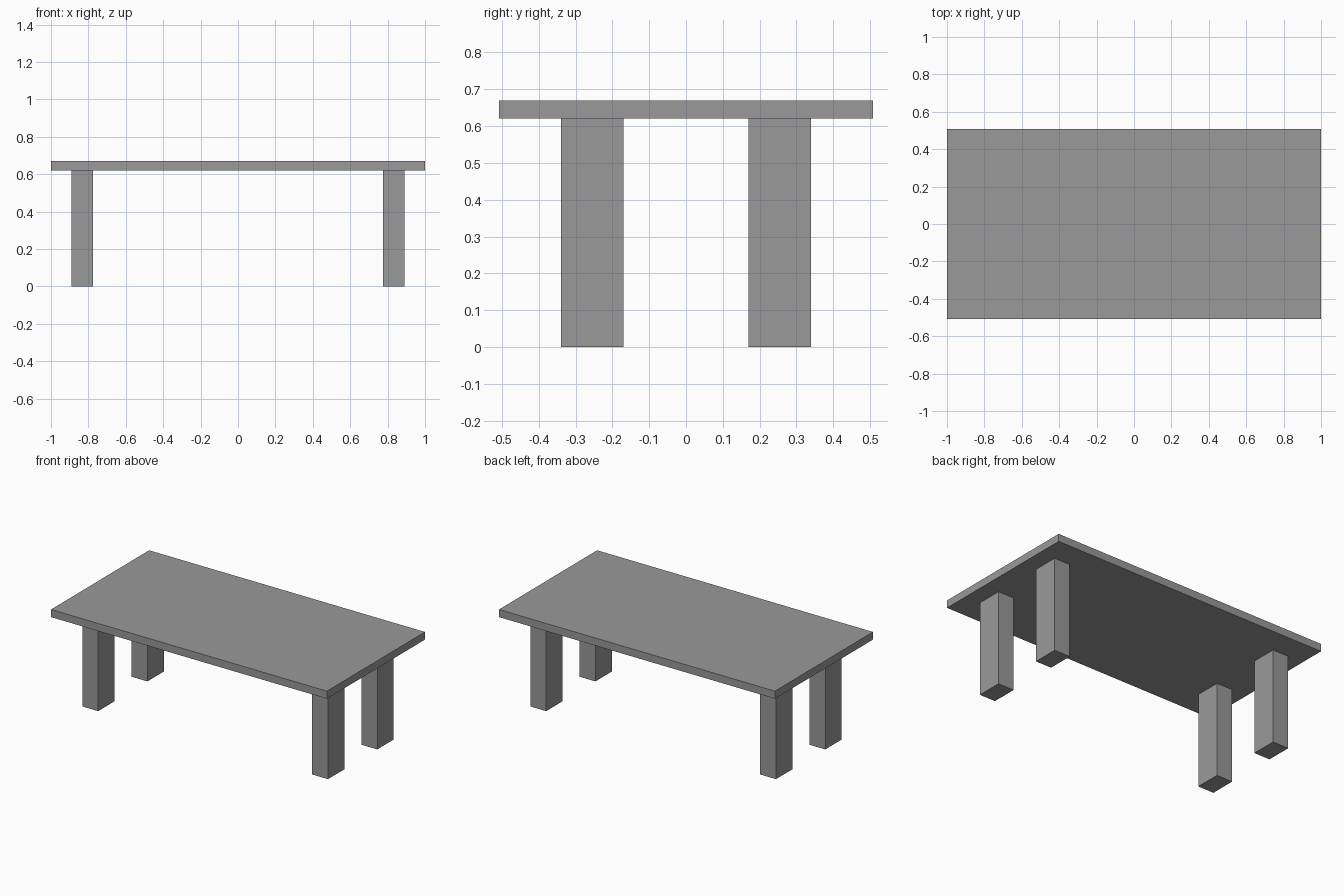
import bpy

default = bpy.data.objects.get("Cube")
if default:
    bpy.data.objects.remove(default, do_unlink=True)

# Single plain grey for the whole table
grey = bpy.data.materials.new("grey")
grey.use_nodes = True
colour = (0.32, 0.32, 0.32, 1)
grey.diffuse_color = colour
grey.node_tree.nodes["Principled BSDF"].inputs["Base Color"].default_value = colour

HEIGHT = 0.67
LEG_HEIGHT = 0.62


def box(name, centre, size):
    """Add a box with its size baked into the mesh."""
    bpy.ops.mesh.primitive_cube_add(size=1, location=centre)
    obj = bpy.context.object
    obj.name = name
    obj.scale = size
    bpy.ops.object.transform_apply(location=False, rotation=False, scale=True)
    obj.data.materials.append(grey)
    return obj


# Table top
thickness = HEIGHT - LEG_HEIGHT
box("table_top", (0, 0, LEG_HEIGHT + thickness / 2), (2, 1.015, thickness))

# Four legs, set in from the corners
for side, x in (("left", 1), ("right", -1)):
    for end, y in (("front", -1), ("back", 1)):
        box(f"{end}_{side}_leg", (x * 0.833, y * 0.255, LEG_HEIGHT / 2),
            (0.115, 0.17, LEG_HEIGHT))
